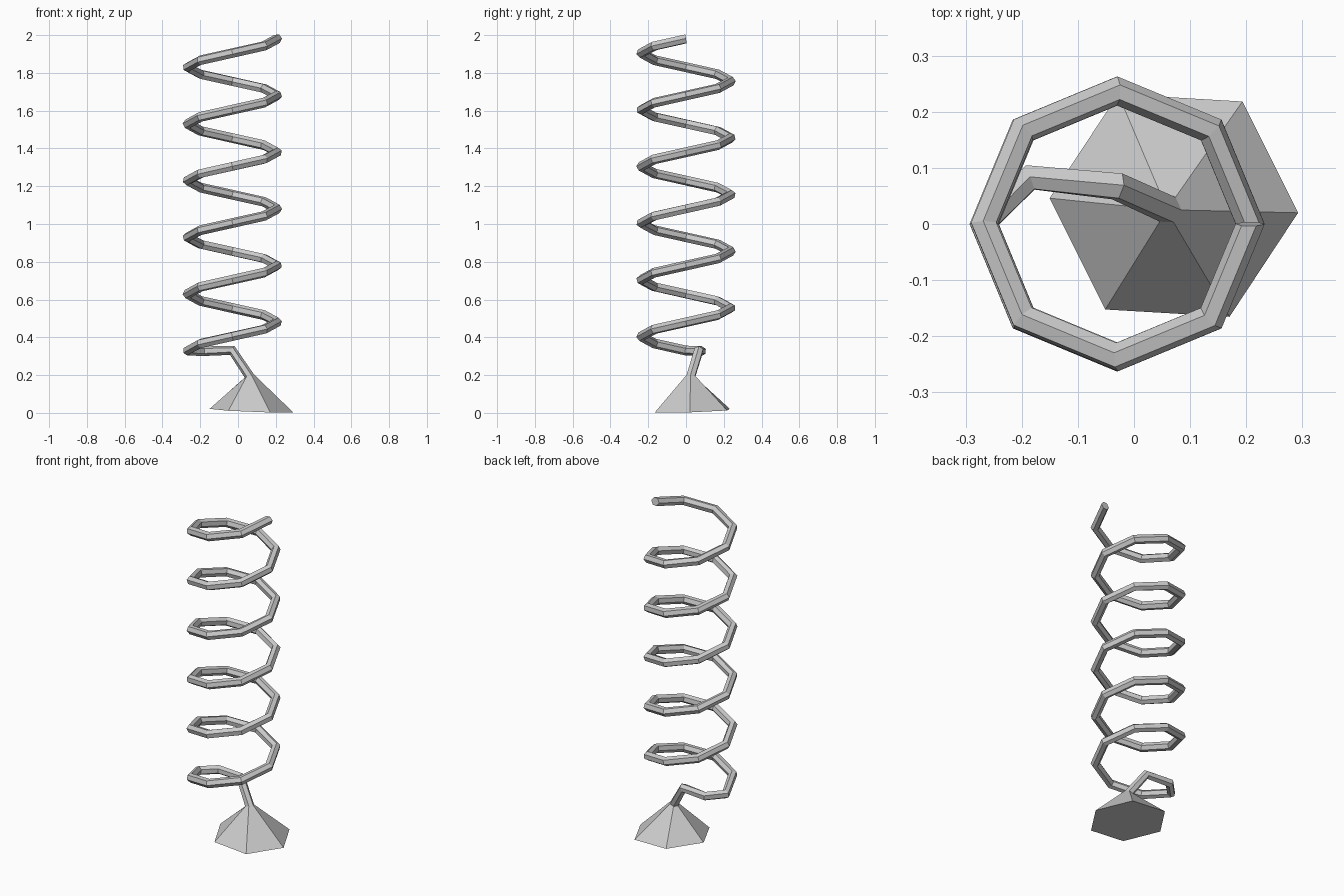
import bpy, bmesh, math
from mathutils import Vector

if "Cube" in bpy.data.objects:
    bpy.data.objects.remove(bpy.data.objects["Cube"])

SIDES, TUBE, COIL_R, PITCH, CX = 6, 0.026, 0.237, 0.30, -0.03


def sweep(name, path, radii, start_dir, first_normal, last_normal):
    """Sweep a six-sided ring along a path, carrying its orientation along."""
    bm = bmesh.new()
    u, rings = Vector(start_dir), []
    for i, p in enumerate(path):
        if i == 0:
            t = Vector(first_normal).normalized()
        elif i == len(path) - 1:
            t = Vector(last_normal).normalized()
        else:
            t = ((p - path[i - 1]).normalized() + (path[i + 1] - p).normalized()).normalized()
        if i:
            u = prev.rotation_difference(t) @ u
        u = (u - t * u.dot(t)).normalized()
        v, prev = t.cross(u), t
        rings.append([bm.verts.new(p + radii[i] * (u * math.cos(a) + v * math.sin(a)))
                      for a in (math.tau * k / SIDES for k in range(SIDES))])
    for a, b in zip(rings, rings[1:]):
        for k in range(SIDES):
            n = (k + 1) % SIDES
            bm.faces.new((a[k], a[n], b[n], b[k]))
    bm.faces.new(rings[0][::-1])
    bm.faces.new(rings[-1])
    bmesh.ops.recalc_face_normals(bm, faces=bm.faces)
    mesh = bpy.data.meshes.new(name)
    bm.to_mesh(mesh)
    bm.free()
    obj = bpy.data.objects.new(name, mesh)
    bpy.context.collection.objects.link(obj)
    return obj


# Flared foot, bent neck and hook leading to the coil
path = [Vector(p) for p in ((0.071, 0.033, 0.012), (0.06, 0.026, 0.195),
                            (-0.03, 0.067, 0.33), (-0.185, 0.083, 0.327))]
radii = [0.222] + [TUBE] * 3

# Coil: eight straight segments per turn, five and a half turns
for i in range(45):
    a = math.pi + i * math.tau / 8
    path.append(Vector((CX + COIL_R * math.cos(a), COIL_R * math.sin(a), 0.33 + PITCH * i / 8)))
    radii.append(TUBE)

sweep("coil_spring_with_foot", path, radii, (0.998, -0.06, 0), (0.04, -0.03, 1), (0, 1, 0.15))
